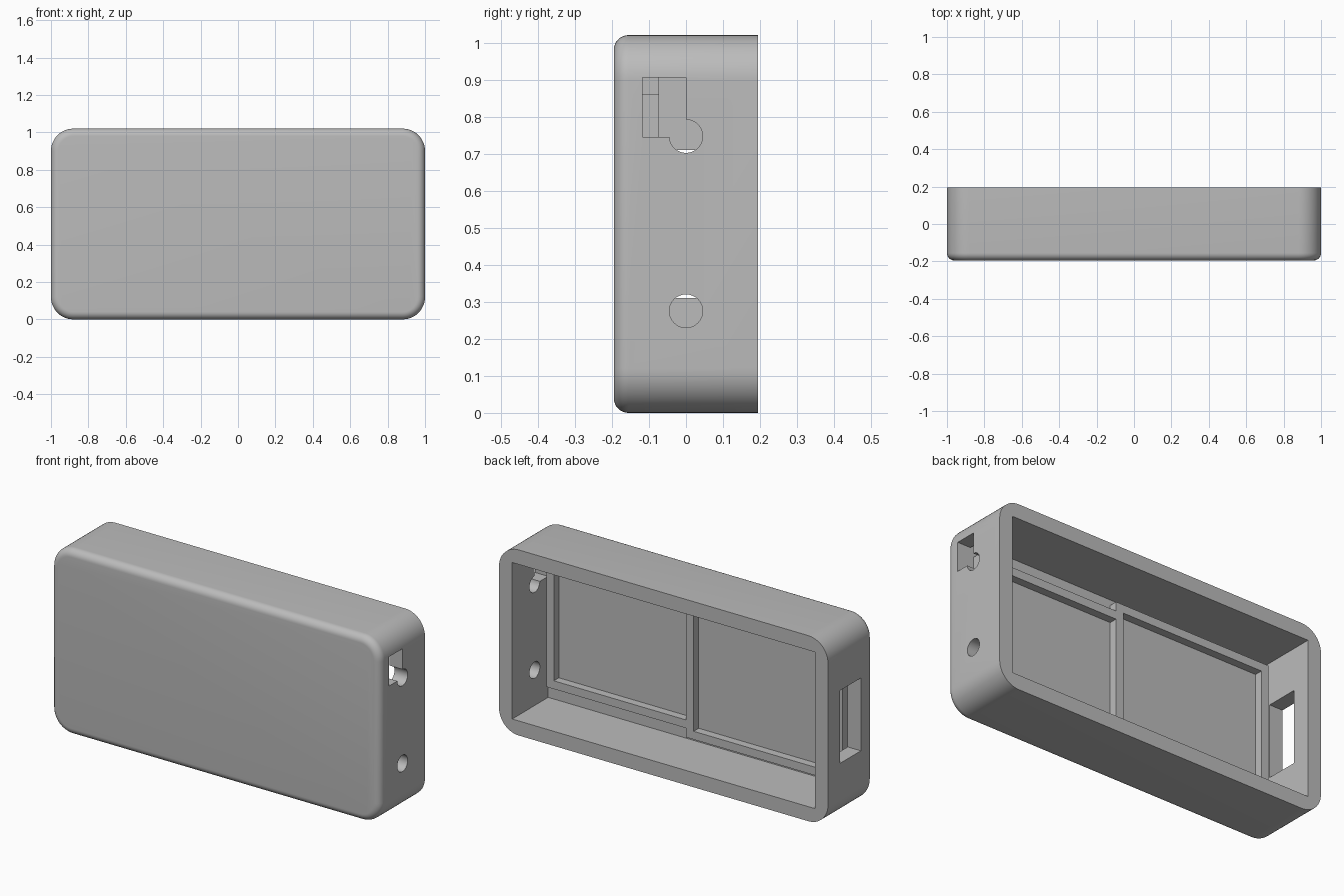
import bpy, bmesh, math
from mathutils import Vector

if "Cube" in bpy.data.objects:
    bpy.data.objects.remove(bpy.data.objects["Cube"], do_unlink=True)

GREY = (0.5, 0.5, 0.5, 1)
plastic = bpy.data.materials.new("grey plastic")
plastic.use_nodes = True
plastic.diffuse_color = GREY
plastic.node_tree.nodes["Principled BSDF"].inputs["Base Color"].default_value = GREY

HALF_W, HALF_D, HEIGHT, WALL = 1.0, 0.195, 1.02, 0.08
FLOOR, RIB_TOP, RIB = -0.117, -0.073, 0.045


def box_bmesh(x, y, z):
    bm = bmesh.new()
    bmesh.ops.create_cube(bm, size=1)
    for v in bm.verts:
        v.co = Vector([lo + (c + 0.5) * (hi - lo) for c, (lo, hi) in zip(v.co, (x, y, z))])
    return bm


def make(name, bm):
    mesh = bpy.data.meshes.new(name)
    bm.to_mesh(mesh)
    bm.free()
    obj = bpy.data.objects.new(name, mesh)
    mesh.materials.append(plastic)
    bpy.context.collection.objects.link(obj)
    return obj


def box(name, x, y, z):
    return make(name, box_bmesh(x, y, z))


def cylinder_x(name, x, y, z, radius):
    bpy.ops.mesh.primitive_cylinder_add(vertices=48, radius=radius, depth=0.3,
                                        location=(x, y, z), rotation=(0, math.pi / 2, 0))
    obj = bpy.context.object
    obj.name = name
    obj.data.materials.append(plastic)
    return obj


def combine(target, others, operation):
    bpy.context.view_layer.objects.active = target
    for other in others:
        mod = target.modifiers.new(operation, 'BOOLEAN')
        mod.operation, mod.solver, mod.object = operation, 'EXACT', other
        bpy.ops.object.modifier_apply(modifier=mod.name)
        bpy.data.objects.remove(other, do_unlink=True)


# Case body: rounded upright corners, then a softened front edge
bm = box_bmesh((-HALF_W, HALF_W), (-HALF_D, HALF_D), (0, HEIGHT))
corners = [e for e in bm.edges if abs(e.verts[0].co.y - e.verts[1].co.y) > 0.1]
bmesh.ops.bevel(bm, geom=corners, offset=0.12, segments=12, profile=0.5, affect='EDGES')
front = [e for e in bm.edges if all(v.co.y < -HALF_D + 0.001 for v in e.verts)]
bmesh.ops.bevel(bm, geom=front, offset=0.04, segments=8, profile=0.5, affect='EDGES')
case = make("case_shell", bm)

# Open back, left wall slot and round holes, right wall window
inner = HALF_W - WALL
combine(case, [
    box("cavity", (-inner, inner), (FLOOR, 0.3), (WALL, HEIGHT - WALL)),
    box("slot", (0.85, 1.1), (FLOOR, 0), (0.745, 0.905)),
    cylinder_x("upper_hole", 1, 0, 0.747, 0.045),
    cylinder_x("lower_hole", 1, 0, 0.275, 0.045),
    box("side_window", (-1.1, -0.85), (-0.09, 0.09), (0.31, 0.71)),
], 'DIFFERENCE')


# Raised rectangular frames on the inside floor
def frame(name, x, z):
    y = (FLOOR - 0.02, RIB_TOP)
    ring = box(name, x, y, z)
    hole = box("opening", (x[0] + RIB, x[1] - RIB), (-0.3, 0.3), (z[0] + RIB, z[1] - RIB))
    combine(ring, [hole], 'DIFFERENCE')
    return ring


combine(case, [
    frame("left_frame", (0.005, 0.9), (0.16, 0.86)),
    frame("right_frame", (-0.9, 0.05), (0.11, 0.91)),
], 'UNION')

for obj in bpy.context.selected_objects:
    obj.select_set(False)
case.select_set(True)
bpy.context.view_layer.objects.active = case
bpy.ops.object.shade_smooth_by_angle(angle=math.radians(30))
